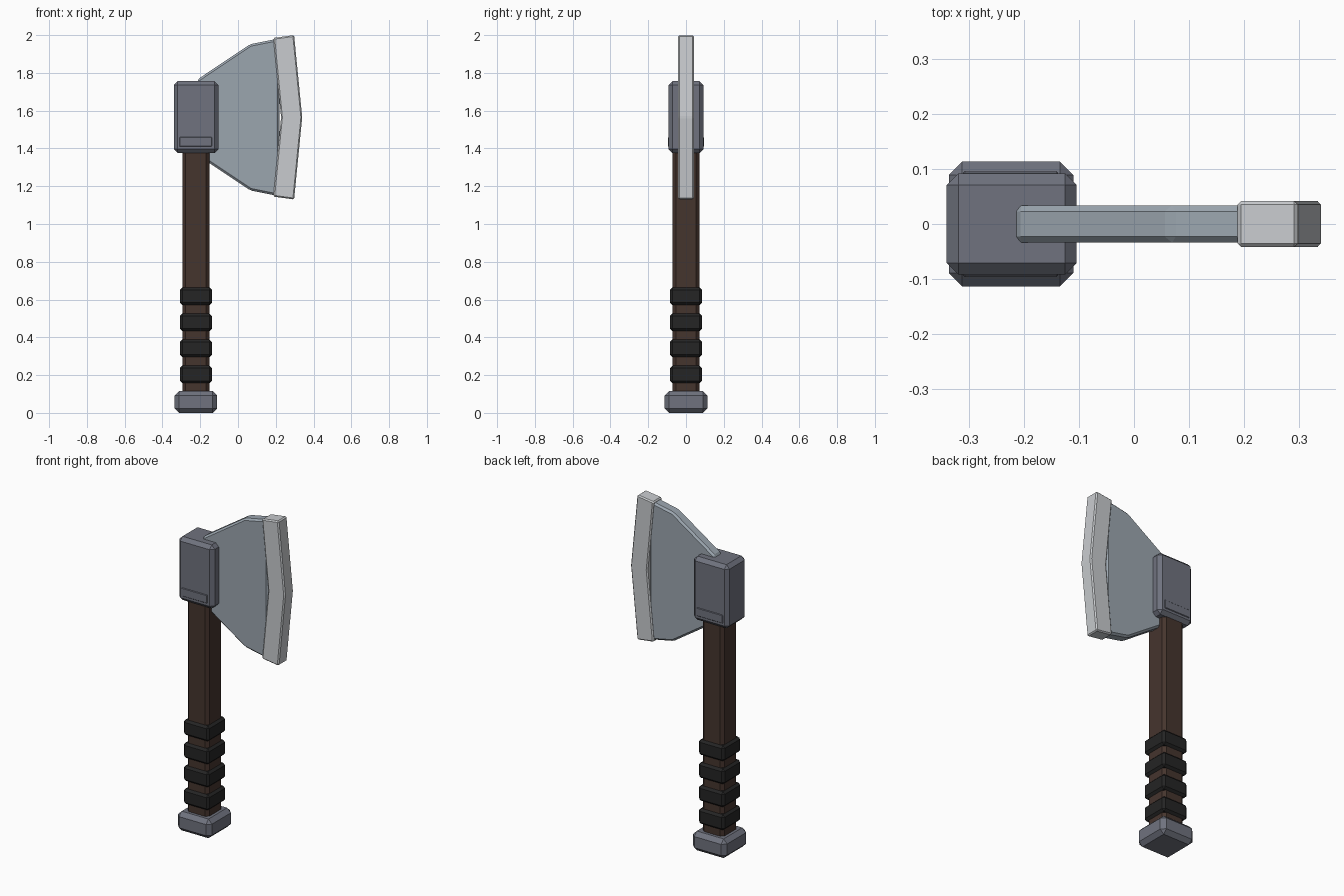
import bpy
import bmesh

cube = bpy.data.objects.get("Cube")
if cube:
    bpy.data.objects.remove(cube, do_unlink=True)


def material(name, r, g, b):
    m = bpy.data.materials.new(name)
    m.use_nodes = True
    m.diffuse_color = (r, g, b, 1)
    node = next(n for n in m.node_tree.nodes if n.type == 'BSDF_PRINCIPLED')
    node.inputs["Base Color"].default_value = (r, g, b, 1)
    return m


IRON = material("dark iron", 0.16, 0.17, 0.21)
STEEL = material("blue steel", 0.33, 0.38, 0.43)
SILVER = material("sharpened silver", 0.58, 0.60, 0.62)
WOOD = material("dark wood", 0.06, 0.035, 0.027)
LEATHER = material("black leather", 0.018, 0.018, 0.018)


def finish(name, bm, mat, bevel):
    """Turn a bmesh into a flat-shaded object with chamfered edges."""
    bmesh.ops.recalc_face_normals(bm, faces=bm.faces)
    mesh = bpy.data.meshes.new(name)
    bm.to_mesh(mesh)
    bm.free()
    mesh.materials.append(mat)
    obj = bpy.data.objects.new(name, mesh)
    bpy.context.collection.objects.link(obj)
    if bevel:
        mod = obj.modifiers.new("chamfer", 'BEVEL')
        mod.width = bevel
        mod.segments = 1
        mod.limit_method = 'ANGLE'
        mod.angle_limit = 0.1
    return obj


def block(name, x, y, z, mat, bevel):
    """Box from (low, high) ranges on each axis."""
    bm = bmesh.new()
    bmesh.ops.create_cube(bm, size=1)
    for v in bm.verts:
        v.co = [(r[0] + r[1]) / 2 + c * (r[1] - r[0])
                for r, c in zip((x, y, z), v.co)]
    return finish(name, bm, mat, bevel)


def plate(name, upper, half, mat, bevel):
    """Slab whose lower outline mirrors the upper one; points are (x, height)."""
    lower = [(x, -h) for x, h in reversed(upper) if h > 0]
    bm = bmesh.new()
    verts = [bm.verts.new((x, -half, MID + h)) for x, h in upper + lower]
    face = bm.faces.new(verts)
    new = bmesh.ops.extrude_face_region(bm, geom=[face])["geom"]
    bmesh.ops.translate(bm, vec=(0, 2 * half, 0),
                        verts=[v for v in new if isinstance(v, bmesh.types.BMVert)])
    return finish(name, bm, mat, bevel)


AXIS = -0.223   # handle centre line
MID = 1.565     # blade centre height


def square(name, half, z, mat, bevel):
    return block(name, (AXIS - half, AXIS + half), (-half, half), z, mat, bevel)


# Handle, pommel and grip wraps
square("handle", 0.072, (0.06, 1.45), WOOD, 0.018)
square("pommel", 0.113, (0, 0.115), IRON, 0.024)
for i in range(4):
    z = 0.157 + i * 0.138
    square(f"grip_wrap_{i + 1}", 0.085, (z, z + 0.093), LEATHER, 0.013)

# Head block with a raised bar on each side
block("head_block", (-0.34, -0.104), (-0.092, 0.092), (1.375, 1.757), IRON, 0.021)
block("head_bar", (-0.31, -0.138), (-0.096, 0.096), (1.41, 1.46), IRON, 0.003)

# Blade and cutting edge
plate("blade", [(-0.215, 0.2), (0.065, 0.387), (0.22, 0.418)],
      0.034, STEEL, 0.011)

bm = bmesh.new()
HALF = 0.042
rows = [(0.187, 0.297, 0.435, 0.42), (0.228, 0.34, 0, 0), (0.187, 0.297, -0.435, -0.42)]
rings = []
for inner, outer, h_out, h_in in rows:
    rings.append([bm.verts.new(p) for p in (
        (inner, -HALF, MID + h_in), (outer, -HALF, MID + h_out),
        (outer, HALF, MID + h_out), (inner, HALF, MID + h_in))])
for a, b in zip(rings, rings[1:]):
    for i in range(4):
        j = (i + 1) % 4
        bm.faces.new((a[i], a[j], b[j], b[i]))
bm.faces.new(rings[0])
bm.faces.new(rings[-1])
finish("cutting_edge", bm, SILVER, 0.007)
